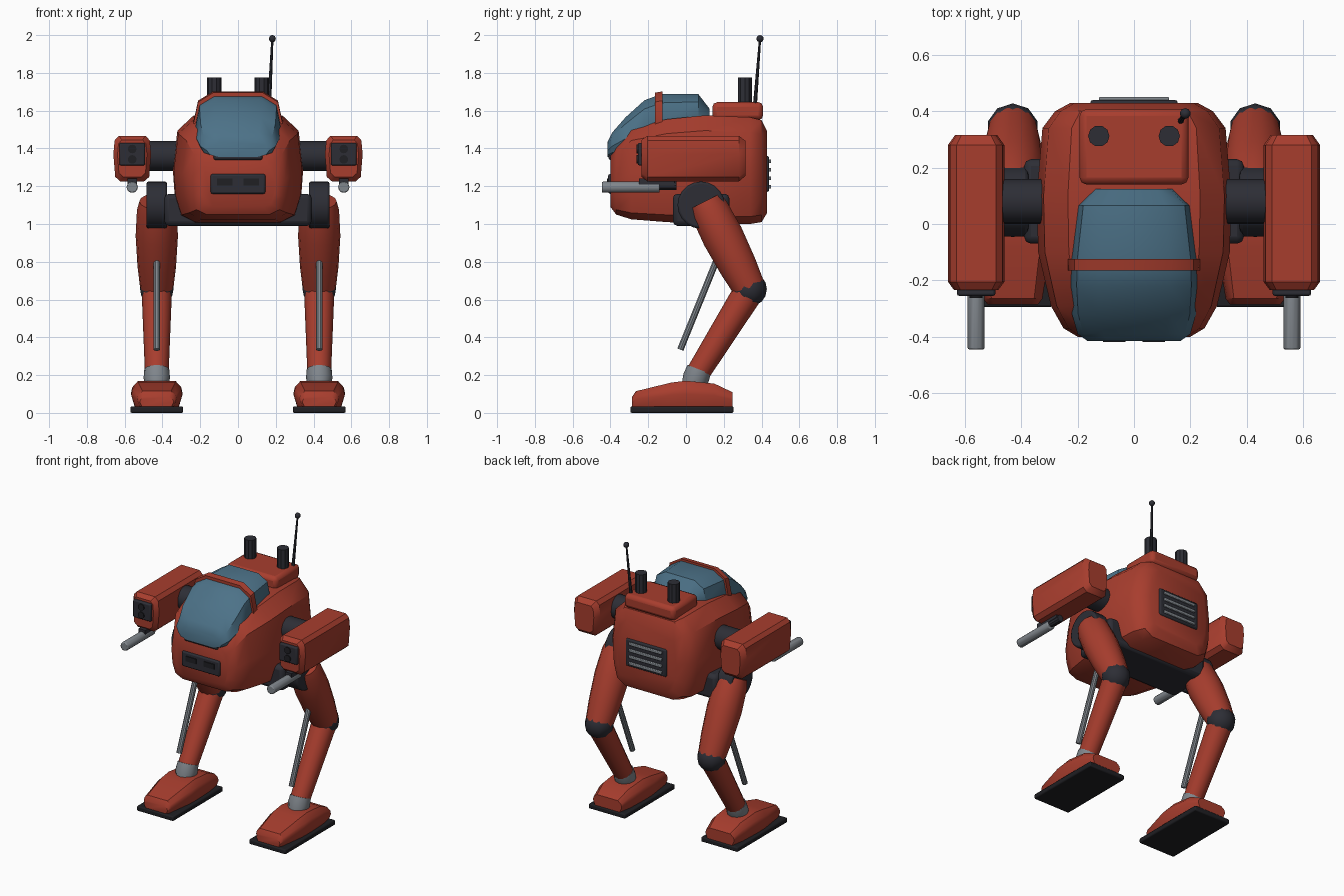
import bpy, bmesh, math
from mathutils import Vector

if "Cube" in bpy.data.objects:
    bpy.data.objects.remove(bpy.data.objects["Cube"])


def material(name, color):
    m = bpy.data.materials.new(name)
    m.diffuse_color = (*color, 1)
    m.use_nodes = True
    m.node_tree.nodes["Principled BSDF"].inputs["Base Color"].default_value = m.diffuse_color
    return m


RED = material("red paint", (0.39, 0.047, 0.027))
DARK = material("dark metal", (0.026, 0.027, 0.036))
GLASS = material("blue glass", (0.073, 0.168, 0.246))
GREY = material("grey steel", (0.216, 0.238, 0.262))
SOLE = material("black rubber", (0.014, 0.014, 0.017))


def finish(name, bm, mat, bevel=0, segments=2, angle=35):
    bmesh.ops.recalc_face_normals(bm, faces=bm.faces)
    me = bpy.data.meshes.new(name)
    bm.to_mesh(me)
    bm.free()
    ob = bpy.data.objects.new(name, me)
    bpy.context.collection.objects.link(ob)
    me.materials.append(mat)
    if bevel:
        mod = ob.modifiers.new("bevel", 'BEVEL')
        mod.width, mod.segments, mod.limit_method = bevel, segments, 'ANGLE'
    bpy.ops.object.select_all(action='DESELECT')
    ob.select_set(True)
    bpy.context.view_layer.objects.active = ob
    bpy.ops.object.shade_smooth_by_angle(angle=math.radians(angle))
    return ob


def skin(bm, rings):
    """Join closed rings of points into a capped tube."""
    rows = [[bm.verts.new(p) for p in ring] for ring in rings]
    n = len(rows[0])
    for a, b in zip(rows, rows[1:]):
        for i in range(n):
            bm.faces.new((a[i], a[(i + 1) % n], b[(i + 1) % n], b[i]))
    bm.faces.new(rows[0])
    bm.faces.new(rows[-1])


def loft(name, mat, sections, profile, x=0, **kw):
    """Sections are (y, half width, bottom, top); profile is the right half, 0-1."""
    full = list(profile) + [(-u, v) for u, v in reversed(profile)]
    bm = bmesh.new()
    skin(bm, [[(x + u * w, y, z0 + v * (z1 - z0)) for u, v in full]
              for y, w, z0, z1 in sections])
    return finish(name, bm, mat, **kw)


def box(name, mat, lo, hi, bevel=0, **kw):
    bm = bmesh.new()
    bmesh.ops.create_cube(bm, size=1)
    for v in bm.verts:
        v.co = [lo[i] + (v.co[i] + 0.5) * (hi[i] - lo[i]) for i in range(3)]
    return finish(name, bm, mat, bevel, **kw)


def tube(name, mat, start, end, radii, sides=12, bevel=0):
    """Round tube; radii are (fraction along axis, radius)."""
    a, b = Vector(start), Vector(end)
    q = (b - a).to_track_quat('Z', 'Y')
    bm = bmesh.new()
    skin(bm, [[a.lerp(b, t) + q @ Vector((r * math.cos(k * math.tau / sides),
                                          r * math.sin(k * math.tau / sides), 0))
               for k in range(sides)] for t, r in radii])
    return finish(name, bm, mat, bevel)


def rod(name, mat, start, end, r, sides=12, bevel=0):
    return tube(name, mat, start, end, [(0, r), (1, r)], sides, bevel)


def ball(name, mat, center, r, seg=10, rings=8):
    bm = bmesh.new()
    bmesh.ops.create_uvsphere(bm, u_segments=seg, v_segments=rings, radius=r)
    bmesh.ops.translate(bm, verts=bm.verts, vec=center)
    return finish(name, bm, mat, angle=50)


# Hull
HULL = [(0.66, 0), (0.88, 0.07), (0.97, 0.25), (1, 0.5), (0.93, 0.86), (0.68, 1)]
loft("hull", RED, [(-0.40, 0.20, 1.09, 1.36), (-0.37, 0.25, 1.05, 1.42),
                   (-0.29, 0.295, 1.025, 1.51), (-0.10, 0.34, 1.01, 1.555),
                   (0.10, 0.345, 1.0, 1.575), (0.34, 0.325, 1.0, 1.565),
                   (0.40, 0.28, 1.01, 1.55), (0.43, 0.225, 1.06, 1.49)], HULL)

# Canopy with a dark lip and a red hoop
DOME = [(0.62, 0), (0.9, 0.14), (1, 0.42), (0.9, 0.82), (0.56, 1)]
loft("canopy", GLASS, [(-0.415, 0.165, 1.355, 1.435), (-0.39, 0.20, 1.36, 1.485),
                       (-0.32, 0.22, 1.37, 1.565), (-0.22, 0.226, 1.40, 1.655),
                       (-0.13, 0.224, 1.43, 1.688), (0.065, 0.20, 1.46, 1.688),
                       (0.125, 0.145, 1.48, 1.61)], DOME)
box("canopy_lip", DARK, (-0.13, -0.41, 1.338), (0.13, -0.35, 1.375), 0.012)
loft("canopy_hoop", RED, [(-0.165, 0.235, 1.42, 1.695), (-0.125, 0.235, 1.43, 1.702)], DOME)

# Nose plate with two sensor slots
box("nose_plate", DARK, (-0.145, -0.412, 1.16), (0.145, -0.36, 1.265), 0.01)
for s in (-1, 1):
    box("nose_slot", SOLE, (s * 0.07 - 0.04, -0.418, 1.205), (s * 0.07 + 0.04, -0.405, 1.24))

# Rear vent
box("vent_plate", DARK, (-0.155, 0.40, 1.17), (0.155, 0.44, 1.36), 0.01)
for k in range(4):
    z = 1.197 + 0.045 * k
    box("vent_slat", GREY, (-0.125, 0.43, z - 0.01), (0.125, 0.45, z + 0.01), 0.004)

# Roof pack, exhaust stacks and antenna
box("roof_pack", RED, (-0.193, 0.14, 1.55), (0.193, 0.408, 1.645), 0.025)
for s in (-1, 1):
    rod("exhaust_stack", DARK, (s * 0.125, 0.312, 1.62), (s * 0.125, 0.312, 1.775), 0.038, 10)
tube("antenna", DARK, (0.165, 0.365, 1.63), (0.182, 0.392, 1.98), [(0, 0.011), (1, 0.006)], 8)
ball("antenna_tip", DARK, (0.182, 0.392, 1.981), 0.019)

# Pelvis bar
box("pelvis", DARK, (-0.39, -0.07, 0.99), (0.39, 0.23, 1.16), 0.025)

POD = [(0.62, 0), (0.9, 0.1), (1, 0.6), (0.93, 0.9), (0.7, 1)]
FOOT = [(0.85, 0), (1, 0.5), (0.95, 0.75), (0.72, 1)]

for s in (-1, 1):
    x, px = s * 0.43, s * 0.56

    # Weapon pod on its arm
    rod("pod_arm", DARK, (s * 0.28, 0.08, 1.36), (s * 0.50, 0.08, 1.36), 0.08, 16)
    loft("weapon_pod", RED, [(-0.235, 0.078, 1.25, 1.445), (-0.205, 0.1, 1.225, 1.467),
                             (0.28, 0.1, 1.225, 1.467), (0.315, 0.075, 1.255, 1.44)], POD, px)
    box("launcher_face", DARK, (px - 0.068, -0.255, 1.31), (px + 0.068, -0.21, 1.43), 0.008)
    for z in (1.342, 1.397):
        rod("launcher_tube", SOLE, (px, -0.262, z), (px, -0.24, z), 0.023)

    # Gun slung under the pod
    rod("gun_barrel", GREY, (px, -0.445, 1.195), (px, -0.14, 1.195), 0.03, 12, 0.006)
    rod("gun_breech", DARK, (px, -0.15, 1.203), (px, -0.05, 1.203), 0.023, 10)
    box("gun_mount", DARK, (px - 0.025, -0.25, 1.205), (px + 0.025, -0.06, 1.24))

    # Hip, thigh, knee and shin
    rod("hip_joint", DARK, (s * 0.375, 0.08, 1.1), (s * 0.485, 0.08, 1.1), 0.125, 20, 0.012)
    tube("thigh", RED, (x, 0.10, 1.12), (x, 0.335, 0.66),
         [(0, 0.092), (0.1, 0.105), (0.4, 0.112), (0.75, 0.102), (1, 0.088)], 14)
    ball("knee", DARK, (x, 0.335, 0.655), 0.093)
    tube("shin", RED, (x, 0.33, 0.64), (x, 0.05, 0.19), [(0, 0.08), (1, 0.062)], 12)
    tube("ankle", GREY, (x, 0.07, 0.23), (x, 0.035, 0.14), [(0, 0.066), (0.5, 0.07), (1, 0.06)], 12)
    rod("shin_piston", GREY, (x, -0.03, 0.335), (x, 0.175, 0.84), 0.018, 10)

    # Foot and sole
    loft("foot", RED, [(-0.285, 0.09, 0.03, 0.085), (-0.265, 0.105, 0.03, 0.115),
                       (-0.08, 0.135, 0.03, 0.16), (0.0, 0.137, 0.03, 0.17),
                       (0.15, 0.13, 0.03, 0.155), (0.245, 0.11, 0.03, 0.11)], FOOT, x)
    box("sole", SOLE, (x - 0.14, -0.295, 0.0), (x + 0.14, 0.252, 0.034), 0.008)
